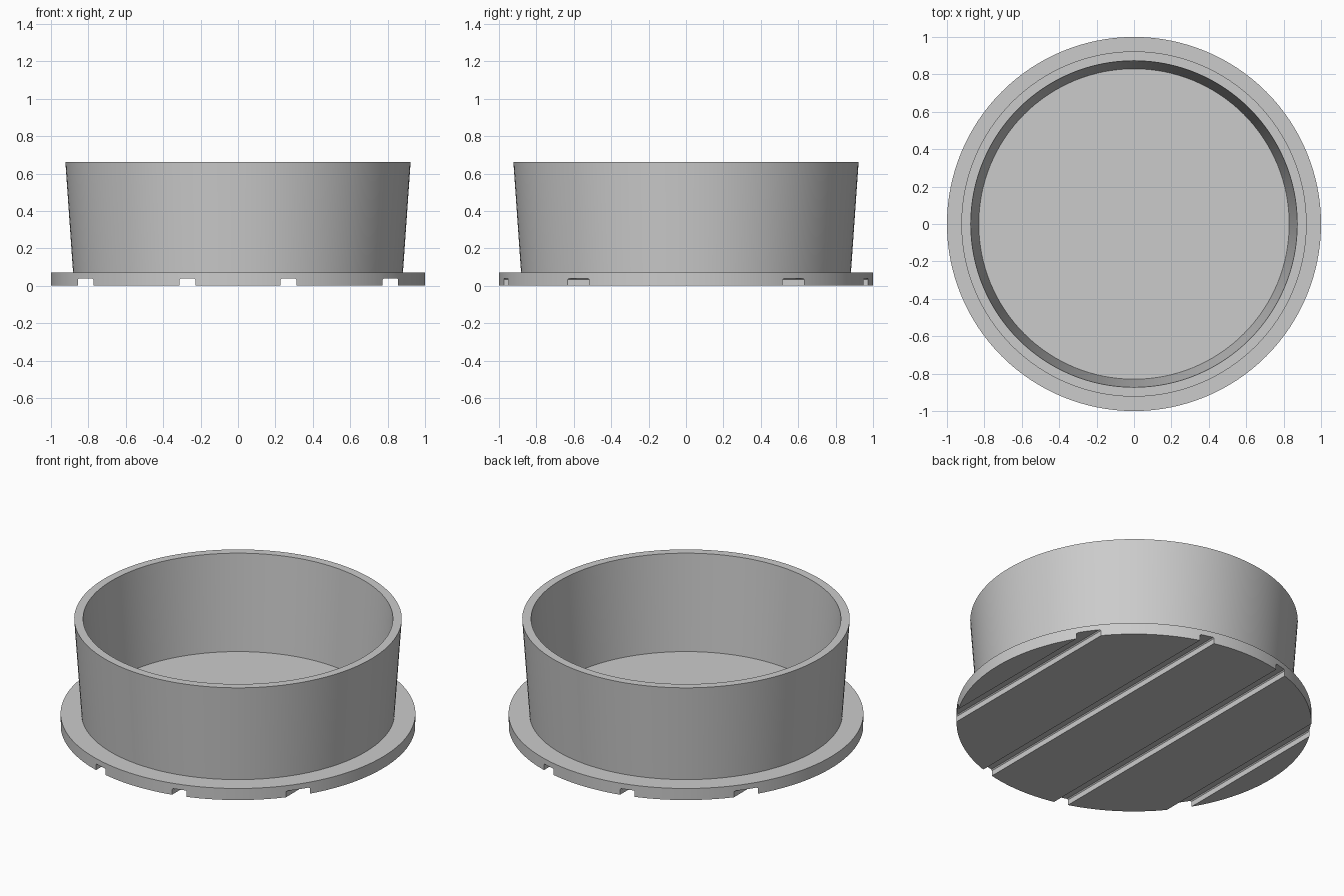
import bpy, bmesh, math

if "Cube" in bpy.data.objects:
    bpy.data.objects.remove(bpy.data.objects["Cube"])

SEGMENTS = 128

grey = bpy.data.materials.new("light_grey")
grey.diffuse_color = (0.6, 0.6, 0.6, 1)
grey.use_nodes = True
grey.node_tree.nodes["Principled BSDF"].inputs["Base Color"].default_value = grey.diffuse_color


def make_object(name, bm):
    bmesh.ops.recalc_face_normals(bm, faces=bm.faces[:])
    mesh = bpy.data.meshes.new(name)
    bm.to_mesh(mesh)
    bm.free()
    mesh.materials.append(grey)
    obj = bpy.data.objects.new(name, mesh)
    bpy.context.collection.objects.link(obj)
    return obj


# Flanged cup: (radius, z) profile turned round the z axis
profile = [(1.0, 0.0), (1.0, 0.072), (0.882, 0.072),
           (0.923, 0.662), (0.873, 0.662), (0.83, 0.07)]
bm = bmesh.new()
rings = [[bm.verts.new((r * math.cos(2 * math.pi * i / SEGMENTS),
                        r * math.sin(2 * math.pi * i / SEGMENTS), z))
          for i in range(SEGMENTS)] for r, z in profile]
for low, high in zip(rings, rings[1:]):
    for i in range(SEGMENTS):
        j = (i + 1) % SEGMENTS
        bm.faces.new((low[i], low[j], high[j], high[i]))
bm.faces.new(rings[0][::-1])   # underside
bm.faces.new(rings[-1])        # inner floor
cup = make_object("flanged_cup", bm)

# Four straight grooves across the underside, with slightly eased top corners
W, H, C = 0.0415, 0.039, 0.006
section = [(-W, -0.1), (W, -0.1), (W, H - C), (W - C, H), (C - W, H), (-W, H - C)]
bm = bmesh.new()
for x in (-0.815, -0.27, 0.27, 0.815):
    ends = [[bm.verts.new((x + dx, y, z)) for dx, z in section] for y in (-1.2, 1.2)]
    n = len(section)
    for i in range(n):
        j = (i + 1) % n
        bm.faces.new((ends[0][i], ends[0][j], ends[1][j], ends[1][i]))
    bm.faces.new(ends[0][::-1])
    bm.faces.new(ends[1])
cutter = make_object("groove_cutter", bm)

cut = cup.modifiers.new("grooves", 'BOOLEAN')
cut.operation = 'DIFFERENCE'
cut.solver = 'EXACT'
cut.object = cutter

# Apply the cut, drop the cutter and shade the round walls smooth
bpy.context.view_layer.objects.active = cup
bpy.ops.object.select_all(action='DESELECT')
cup.select_set(True)
bpy.ops.object.modifier_apply(modifier=cut.name)
bpy.data.objects.remove(cutter)
bpy.ops.object.shade_smooth_by_angle(angle=math.radians(30))
